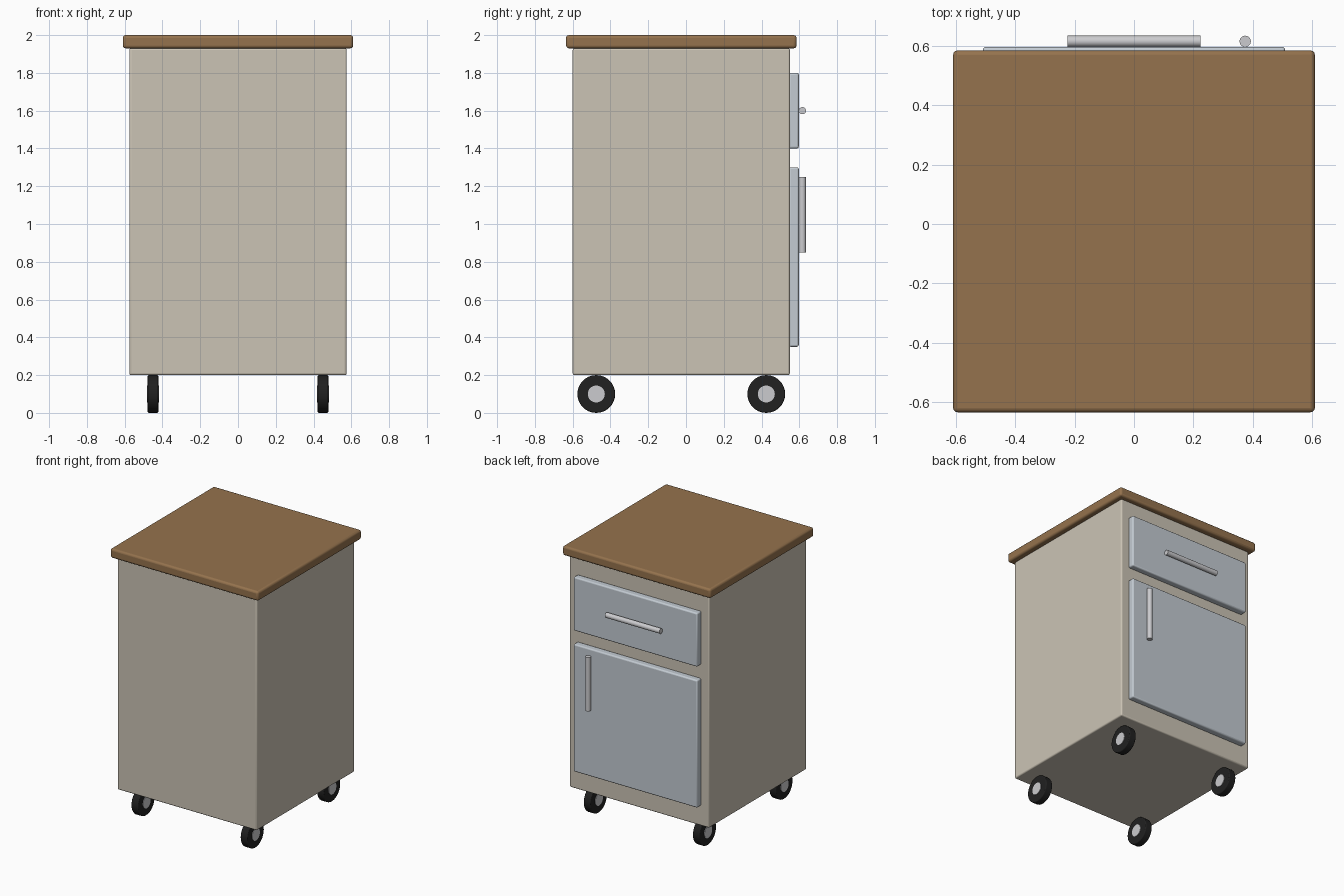
import bpy
from math import radians

cube = bpy.data.objects.get("Cube")
if cube:
    bpy.data.objects.remove(cube, do_unlink=True)


def material(name, r, g, b):
    m = bpy.data.materials.new(name)
    m.use_nodes = True
    m.diffuse_color = (r, g, b, 1)
    m.node_tree.nodes["Principled BSDF"].inputs["Base Color"].default_value = (r, g, b, 1)
    return m


wood = material("warm_wood", 0.30, 0.17, 0.075)
cream = material("cream_paint", 0.60, 0.55, 0.46)
panel = material("pale_grey_panel", 0.55, 0.60, 0.65)
steel = material("brushed_steel", 0.60, 0.60, 0.62)
rubber = material("black_rubber", 0.015, 0.015, 0.015)


def finish(name, mat, bevel):
    """Name, colour, bevel and smooth the active object."""
    ob = bpy.context.object
    ob.name = name
    ob.data.materials.append(mat)
    bpy.ops.object.transform_apply(location=False, rotation=True, scale=True)
    bpy.ops.object.shade_smooth_by_angle(angle=radians(35))
    if bevel:
        mod = ob.modifiers.new("rounded_edges", "BEVEL")
        mod.width = bevel
        mod.segments = 3
        mod.limit_method = "ANGLE"
    return ob


def box(name, mat, x, y, z, bevel):
    """Box from its (low, high) extent on each axis."""
    spans = (x, y, z)
    bpy.ops.mesh.primitive_cube_add(size=1, location=[(a + b) / 2 for a, b in spans])
    bpy.context.object.scale = [b - a for a, b in spans]
    return finish(name, mat, bevel)


def rod(name, mat, loc, radius, length, axis, bevel=0, sides=32):
    """Cylinder along the x or z axis."""
    turn = (0, radians(90), 0) if axis == "x" else (0, 0, 0)
    bpy.ops.mesh.primitive_cylinder_add(vertices=sides, radius=radius, depth=length,
                                        location=loc, rotation=turn)
    return finish(name, mat, bevel)


# Cabinet and worktop
box("cabinet_body", cream, (-0.575, 0.575), (-0.6, 0.55), (0.2, 1.93), 0.01)
box("worktop", wood, (-0.61, 0.61), (-0.635, 0.585), (1.93, 2.0), 0.015)

# Drawer and door on the back
box("drawer_front", panel, (-0.51, 0.51), (0.545, 0.597), (1.4, 1.8), 0.01)
box("door", panel, (-0.51, 0.51), (0.545, 0.597), (0.35, 1.3), 0.01)
rod("drawer_handle", steel, (0, 0.616, 1.6), 0.019, 0.45, "x")
rod("door_handle", steel, (0.375, 0.616, 1.05), 0.019, 0.4, "z")

# Four castors
for side, x in (("left", 0.45), ("right", -0.45)):
    for end, y in (("front", -0.475), ("back", 0.425)):
        rod(f"{end}_{side}_tyre", rubber, (x, y, 0.1), 0.1, 0.056, "x", 0.006)
        rod(f"{end}_{side}_hub", steel, (x, y, 0.1), 0.045, 0.064, "x")
